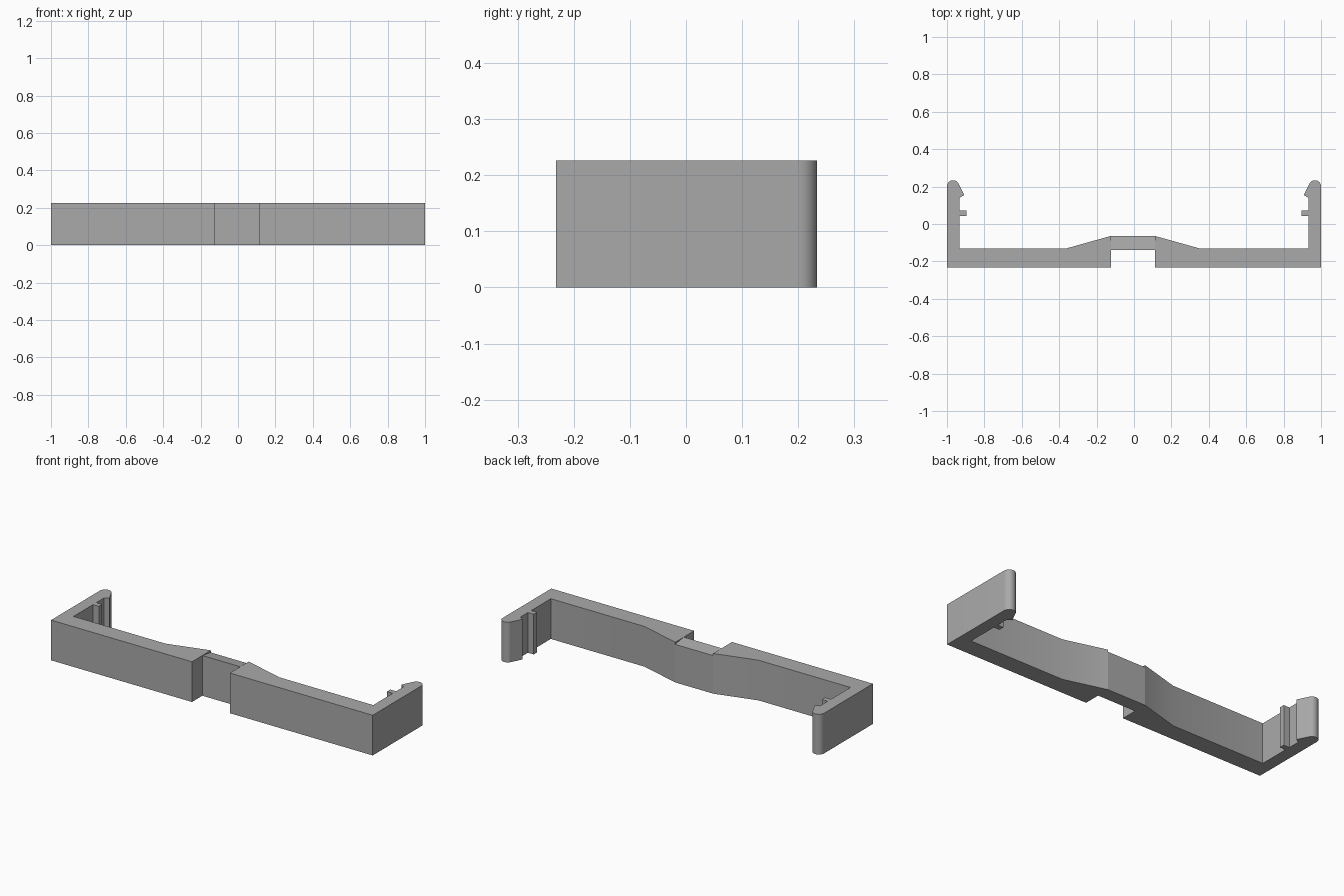
import bpy, bmesh, math

cube = bpy.data.objects.get("Cube")
if cube:
    bpy.data.objects.remove(cube, do_unlink=True)

HEIGHT = 0.226
FRONT, BACK = -0.232, 0.234
SHIFT = -0.006          # the middle section sits slightly off centre

grey = bpy.data.materials.new("plain grey")
grey.use_nodes = True
grey.diffuse_color = (0.4, 0.4, 0.4, 1)
grey.node_tree.nodes["Principled BSDF"].inputs["Base Color"].default_value = (0.4, 0.4, 0.4, 1)


def arc(cx, cy, r, start, end, steps=10):
    angles = [math.radians(start + (end - start) * i / steps) for i in range(steps + 1)]
    return [(cx + r * math.cos(a), cy + r * math.sin(a)) for a in angles]


def half_outline(side):
    """Plan outline of one half, from the notch round the clip arm to the bridge."""
    notch = side * 0.118 + SHIFT
    pts = [(notch, -0.14), (notch, FRONT), (side, FRONT)]
    # rounded arm tip, then barb and locating rib
    pts += [(side * x, y) for x, y in arc(0.967, BACK - 0.033, 0.033, 0, 140)]
    pts += [(side * x, y) for x, y in [
        (0.908, 0.155), (0.932, 0.14), (0.932, 0.073), (0.896, 0.073),
        (0.896, 0.043), (0.932, 0.043), (0.932, -0.13)]]
    # ramp up to the bridge
    pts += [(side * 0.354 + SHIFT, -0.13), (notch, -0.064)]
    return pts


def extrude(name, pts):
    bm = bmesh.new()
    face = bm.faces.new([bm.verts.new((x, y, 0)) for x, y in pts])
    top = bmesh.ops.extrude_face_region(bm, geom=[face])["geom"]
    bmesh.ops.translate(bm, vec=(0, 0, HEIGHT),
                        verts=[v for v in top if isinstance(v, bmesh.types.BMVert)])
    bmesh.ops.recalc_face_normals(bm, faces=bm.faces)
    mesh = bpy.data.meshes.new(name)
    bm.to_mesh(mesh)
    bm.free()
    mesh.materials.append(grey)
    obj = bpy.data.objects.new(name, mesh)
    bpy.context.collection.objects.link(obj)
    bpy.ops.object.select_all(action="DESELECT")
    obj.select_set(True)
    bpy.context.view_layer.objects.active = obj
    bpy.ops.object.shade_smooth_by_angle(angle=math.radians(16))
    return obj


# Two clip arms with their half of the bar
extrude("left_clip_bar", half_outline(1))
extrude("right_clip_bar", half_outline(-1))

# Thin bridge over the notch, its top falling slightly towards the back
left, right = 0.118 + SHIFT, -0.118 + SHIFT
bridge = extrude("bridge", [(right, -0.14), (left, -0.14), (left, -0.064), (right, -0.064)])
for v in bridge.data.vertices:
    if v.co.z > 0.1 and v.co.y > -0.1:
        v.co.z -= 0.012
